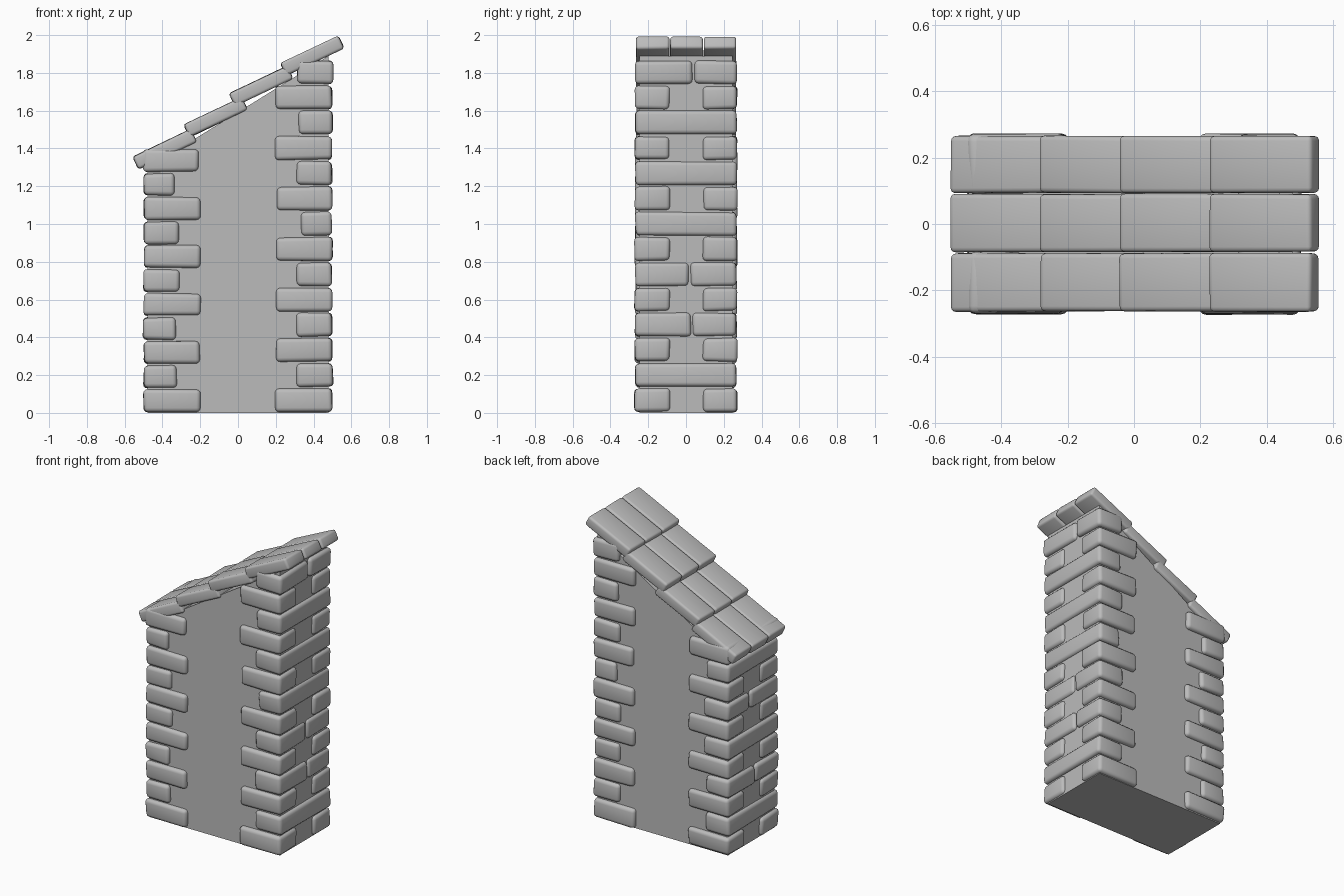
import bpy, bmesh, math, random
from mathutils import Vector, Matrix

random.seed(7)
cube = bpy.data.objects.get("Cube")
if cube:
    bpy.data.objects.remove(cube, do_unlink=True)

# Single plain stone colour
stone_grey = bpy.data.materials.new("stone_grey")
stone_grey.use_nodes = True
colour = (0.5, 0.5, 0.5, 1)
stone_grey.diffuse_color = colour
stone_grey.node_tree.nodes["Principled BSDF"].inputs["Base Color"].default_value = colour


def finish(bm, name, smooth=True):
    bmesh.ops.recalc_face_normals(bm, faces=bm.faces)
    mesh = bpy.data.meshes.new(name)
    bm.to_mesh(mesh)
    bm.free()
    mesh.materials.append(stone_grey)
    obj = bpy.data.objects.new(name, mesh)
    bpy.context.collection.objects.link(obj)
    if smooth:
        bpy.ops.object.select_all(action='DESELECT')
        obj.select_set(True)
        bpy.context.view_layer.objects.active = obj
        bpy.ops.object.shade_smooth_by_angle(angle=math.radians(40))
    return obj


def worn_block(name, low, high, wear=0.008, round_by=0.022, matrix=None):
    """Box between two corners, with corners worn inward and rounded edges."""
    low, high = Vector(low), Vector(high)
    mid, size = (low + high) / 2, high - low
    bm = bmesh.new()
    bmesh.ops.create_cube(bm, size=1)
    for v in bm.verts:
        v.co = Vector([mid[i] + v.co[i] * (size[i] - 2 * random.uniform(0, wear))
                       for i in range(3)])
    bmesh.ops.bevel(bm, geom=bm.edges[:], offset=round_by, segments=3,
                    profile=0.5, affect='EDGES', clamp_overlap=True)
    if matrix:
        bm.transform(matrix)
    return finish(bm, name)


# Wall core with a sloping top
bm = bmesh.new()
outline = [(-0.48, 0), (0.48, 0), (0.48, 1.89), (-0.48, 1.295)]
face = bm.faces.new([bm.verts.new((x, -0.245, z)) for x, z in outline])
extruded = bmesh.ops.extrude_face_region(bm, geom=[face])["geom"]
bmesh.ops.translate(bm, vec=(0, 0.49, 0),
                    verts=[g for g in extruded if isinstance(g, bmesh.types.BMVert)])
finish(bm, "wall_core", smooth=False)


# Corner stones: long pairs alternate with short courses through the full depth
def quoins(label, side, courses, height, splits):
    pitch = height / courses
    for i in range(courses):
        z0, z1 = i * pitch + 0.001, (i + 1) * pitch - 0.001
        outer = random.uniform(0.5, 0.508)
        if i % 2 == 0:
            inner = 0.195 + random.uniform(-0.005, 0.012)
            spans = [(-0.275, -0.082), (0.085, 0.275)]
        else:
            inner = 0.315 + random.uniform(-0.012, 0.015)
            cut = splits.get(i)
            spans = [(-0.272, 0.272)] if cut is None else [(-0.272, cut), (cut, 0.272)]
        x0, x1 = sorted((side * inner, side * outer))
        for j, (y0, y1) in enumerate(spans):
            worn_block(f"{label}_stone_{i + 1}_{j + 1}", (x0, y0, z0), (x1, y1, z1))


quoins("tall_end", 1, 14, 1.87, {3: 0.03, 5: 0.02, 13: 0.04})
quoins("low_end", -1, 11, 1.4, {3: -0.02, 7: 0.03})

# Roof slabs: four overlapping rows of three
slope = Matrix.Rotation(math.radians(-25.5), 4, 'Y')
row_starts = [(-0.56, 1.355), (-0.29, 1.525), (-0.05, 1.69), (0.222, 1.85)]
edges = [-0.266, -0.086, 0.092, 0.268]
for r, (x, z) in enumerate(row_starts):
    place = Matrix.Translation((x, 0, z)) @ slope
    for c in range(3):
        worn_block(f"roof_slab_{r + 1}_{c + 1}",
                   (0, edges[c], -0.076), (0.345, edges[c + 1], 0.002),
                   wear=0.004, round_by=0.015, matrix=place)
